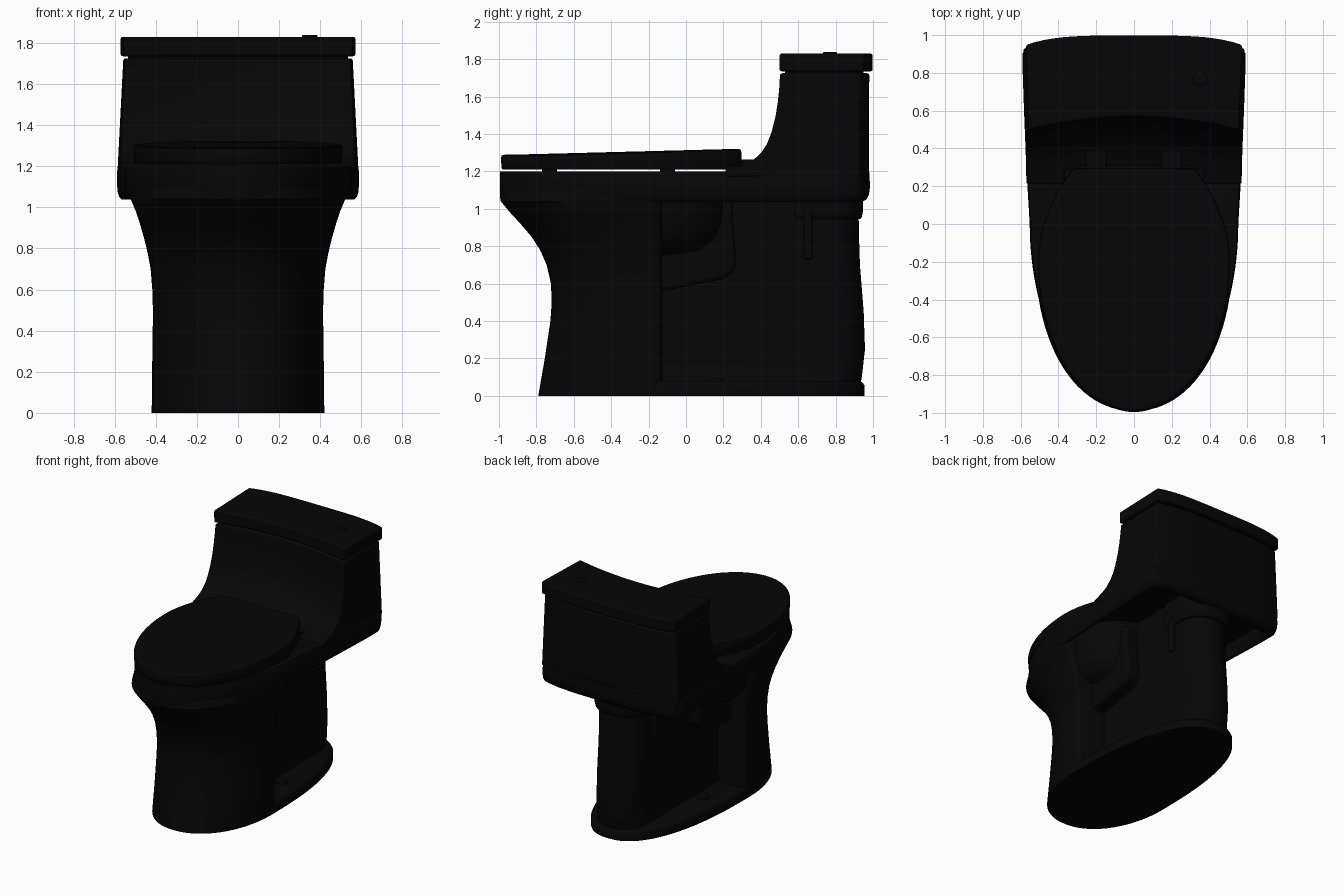
import bpy, bmesh, math

if "Cube" in bpy.data.objects:
    bpy.data.objects.remove(bpy.data.objects["Cube"])

black = bpy.data.materials.new("glossy black")
black.diffuse_color = (0.0018, 0.0018, 0.0018, 1)
black.use_nodes = True
black.node_tree.nodes["Principled BSDF"].inputs["Base Color"].default_value = black.diffuse_color


def finish(name, bm, bevel=0, angle=40):
    bmesh.ops.recalc_face_normals(bm, faces=bm.faces)
    me = bpy.data.meshes.new(name)
    bm.to_mesh(me)
    bm.free()
    ob = bpy.data.objects.new(name, me)
    bpy.context.collection.objects.link(ob)
    me.materials.append(black)
    bpy.ops.object.select_all(action='DESELECT')
    ob.select_set(True)
    bpy.context.view_layer.objects.active = ob
    bpy.ops.object.shade_smooth_by_angle(angle=math.radians(angle))
    if bevel:
        m = ob.modifiers.new("bevel", 'BEVEL')
        m.width, m.segments, m.limit_method = bevel, 3, 'ANGLE'
        m.angle_limit = math.radians(50)
    return ob


def loft(name, rings, bevel=0, angle=40):
    """Skin closed rings of equal length and cap both ends."""
    bm = bmesh.new()
    vs = [[bm.verts.new(p) for p in r] for r in rings]
    n = len(vs[0])
    for a, b in zip(vs, vs[1:]):
        for i in range(n):
            j = (i + 1) % n
            bm.faces.new((a[i], a[j], b[j], b[i]))
    bm.faces.new(vs[0])
    bm.faces.new(vs[-1])
    return finish(name, bm, bevel, angle)


def mirrored(half):
    """Right half outline, front centre to back centre -> full outline."""
    return half + [(-x, y) for x, y in half[-2:0:-1]]


def ring(outline, z, k=1.0, cy=0.0):
    return [(x * k, cy + (y - cy) * k, z(y) if callable(z) else z) for x, y in outline]


def arc(w, a, cy, e=2.0, n=24, back=False):
    """Quarter superellipse from the centre line out to the side (or back in)."""
    pts = []
    for i in range(n + 1):
        t = math.pi / 2 * i / n
        x, y = w * math.sin(t) ** (2 / e), a * math.cos(t) ** (2 / e) if i < n else 0
        pts.append((x, cy + y if back else cy - y))
    return pts[::-1] if back else pts


def box(name, x0, x1, y0, y1, z0, z1, bevel=0.01):
    o = [(x0, y0), (x1, y0), (x1, y1), (x0, y1)]
    return loft(name, [ring(o, z0), ring(o, z1)], bevel)


def cylinder(name, x, y, z0, z1, r, bevel=0.005):
    o = [(x + r * math.cos(i * math.pi / 12), y + r * math.sin(i * math.pi / 12)) for i in range(24)]
    return loft(name, [ring(o, z0), ring(o, z1)], bevel)


# bowl rim and tank skirt, hollow underneath, kept full length at the front
half = arc(0.55, 0.995, 0.0, 1.97, 32) + [(0.562, 0.2), (0.572, 0.4), (0.58, 0.6), (0.587, 0.8), (0.587, 0.9)]
half += [(0.58 * s, 0.98 - 0.05 * s ** 4) for s in (0.98, 0.9, 0.75, 0.5, 0.25, 0)]
rim = mirrored(half)


def rim_ring(z, k):
    return [(x * k, y * (k if y > 0 else 1 - (1 - k) * 0.15), z) for x, y in rim]


loft("bowl_rim", [rim_ring(1.15, 0.9), rim_ring(1.05, 0.915), rim_ring(1.037, 0.935),
                  rim_ring(1.037, 0.96), rim_ring(1.05, 0.985), rim_ring(1.075, 0.998),
                  rim_ring(1.12, 1.004), rim_ring(1.194, 1), rim_ring(1.2, 0.992)])


# tank and its lid: side profiles swept across the width along a curved plan
def sweep(name, profile, width, bevel):
    rings = []
    for i in range(25):
        s = i / 12 - 1
        rings.append([(s * width(y, z), y + (0.07 * min(1, max(0, (z - 1.2) / 0.2)) * (1 - s * s)
                                            if y < 0.6 else -0.05 * s ** 4), z)
                      for y, z in profile])
    return loft(name, rings, bevel)


sweep("tank", [(0.21, 1.17), (0.21, 1.2), (0.27, 1.222), (0.32, 1.24), (0.36, 1.262), (0.4, 1.3),
               (0.43, 1.345), (0.455, 1.41), (0.475, 1.49), (0.488, 1.57), (0.496, 1.65), (0.5, 1.725),
               (0.98, 1.725), (0.977, 1.17)],
      lambda y, z: 0.588 - 0.03 * (z - 1.15) / 0.58 - 0.022 * (0.98 - y), 0.012)
sweep("tank_neck", [(0.53, 1.70), (0.53, 1.75), (0.95, 1.75), (0.95, 1.70)], lambda y, z: 0.535, 0)
sweep("tank_lid", [(0.497, 1.735), (0.497, 1.83), (0.998, 1.83), (0.998, 1.735)],
      lambda y, z: 0.572 - 0.03 * (0.998 - y), 0.012)
cylinder("flush_button", 0.35, 0.77, 1.82, 1.838, 0.038)

# seat lid with a gently rising top
half = arc(0.508, 0.79, -0.2, 2.0, 28)
half += [(0.508 - 0.175 * t ** 2, -0.2 + 0.48 * t) for t in (0.15, 0.3, 0.45, 0.6, 0.75, 0.9, 1)]
half += [(0.315, 0.295), (0.15, 0.297), (0, 0.297)]
seat = mirrored(half)


def rise(d):
    return lambda y: 1.29 + 0.03 * max(0, (y + 1) / 1.28) ** 1.5 - d


loft("seat_lid", [ring(seat, 1.21, 0.985, -0.3), ring(seat, 1.218, 0.994, -0.3),
                  ring(seat, rise(0.02), 1.0, -0.3), ring(seat, rise(0.006), 0.994, -0.3),
                  ring(seat, rise(0.001), 0.98, -0.3), ring(seat, rise(0), 0.95, -0.3)])
for sx in (-1, 1):
    for i, (x, y) in enumerate(((0.22, -0.73), (0.46, -0.1), (0.34, 0.25))):
        box(f"seat_bumper_{i}_{sx}", sx * x - 0.03, sx * x + 0.03, y - 0.04, y + 0.04, 1.19, 1.23, 0.004)
    box(f"seat_hinge_{sx}", sx * 0.2 - 0.055, sx * 0.2 + 0.055, 0.28, 0.41, 1.19, 1.265)
box("hinge_bar", -0.3, 0.3, 0.26, 0.31, 1.2, 1.255)

# pedestal front shell: height, front y, half width
rings = []
for z, yf, w in ((0, -0.79, 0.42), (0.2, -0.755, 0.418), (0.4, -0.725, 0.415), (0.5, -0.718, 0.414),
                 (0.6, -0.722, 0.417), (0.7, -0.745, 0.425), (0.78, -0.78, 0.44), (0.85, -0.825, 0.457),
                 (0.92, -0.885, 0.477), (0.98, -0.94, 0.497), (1.04, -0.99, 0.522), (1.1, -0.97, 0.51)):
    half = arc(w, -0.16 - yf, -0.16, 2.12) + [(w - 0.008, -0.14), (w - 0.03, -0.128), (0, -0.125)]
    rings.append(ring(mirrored(half), z))
loft("pedestal_front", rings)

# oval foot plate
foot = mirrored(arc(0.419, 0.647, -0.14, 2.12)[:-1] + arc(0.419, 1.095, -0.14, 2.35, back=True))
front = [(x, y * 0.985 if y < -0.2 else y) for x, y in foot]
loft("foot_plate", [ring(foot, 0), ring(front, 0.055), ring(front, 0.072, 0.988), ring(front, 0.08, 0.965)])

# narrow rear column with rounded back
rings = []
for z, yb, w in ((0.05, 0.93, 0.195), (0.1, 0.94, 0.185), (0.25, 0.957, 0.18), (0.45, 0.95, 0.18),
                 (0.7, 0.93, 0.18), (0.85, 0.925, 0.18), (1.16, 0.92, 0.18)):
    half = [(0, -0.2), (w, -0.2), (w, 0.3)] + arc(w, 0.2, yb - 0.2, 2.2, 12, True)
    rings.append(ring(mirrored(half), z))
loft("rear_column", rings)

# bowl underside and its bracket on both sides
rings = []
for z, k in ((0.74, 0.55), (0.78, 0.78), (0.84, 0.9), (0.93, 0.97), (1.16, 1.0)):
    o = mirrored(arc(0.45 * k, 0.3, -0.14)[:-1] + arc(0.45 * k, 0.42 * k, -0.14, 2.3, back=True))
    rings.append(ring(o, z))
loft("bowl_underside", rings)
bracket = [(-0.2, 0.55), (-0.13, 0.56), (0.2, 0.625), (0.25, 0.66), (0.27, 0.71), (0.25, 0.96),
           (0.25, 1.1), (-0.2, 1.1)]
loft("bowl_bracket", [[(x, y, z) for y, z in bracket] for x in (-0.29, 0.29)], 0.025)

# rounded outlet under the tank, ribs and bolt caps
outlet = mirrored([(0, 0.58), (0.2, 0.58), (0.2, 0.75)] + arc(0.2, 0.195, 0.75, 2.4, 12, True))
loft("tank_outlet", [ring(outlet, 0.945, 0.93, 0.76), ring(outlet, 0.955, 0.97, 0.76),
                     ring(outlet, 0.98, 1, 0.76), ring(outlet, 1.17, 1, 0.76)])
for sx in (-1, 1):
    box(f"outlet_rib_{sx}", sx * 0.18 - 0.03, sx * 0.18 + 0.03, 0.63, 0.675, 0.73, 1.0, 0.012)
    cylinder(f"bolt_cap_{sx}", sx * 0.26, 0.16, 0.07, 0.093, 0.045)
